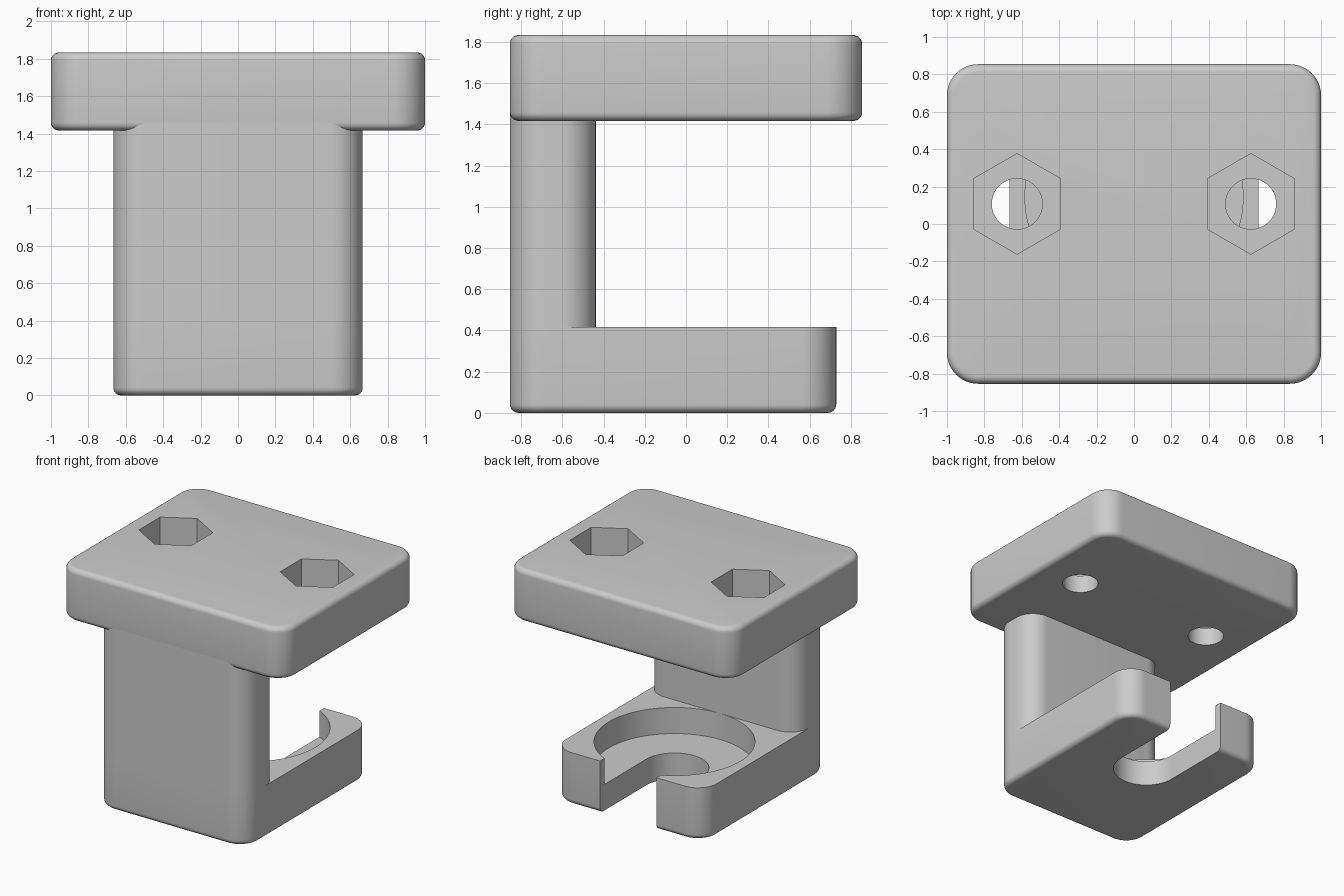
import bpy, bmesh, math

if "Cube" in bpy.data.objects:
    bpy.data.objects.remove(bpy.data.objects["Cube"])

U = 1 / 24                      # base module: one unit of the design grid
R, F = 4 * U, 1 * U             # corner radius, edge fillet
FRONT = -20.5 * U

grey = bpy.data.materials.new("plain grey")
grey.diffuse_color = (0.6, 0.6, 0.6, 1)
grey.use_nodes = True
grey.node_tree.nodes["Principled BSDF"].inputs["Base Color"].default_value = grey.diffuse_color


def add_object(name, bm):
    bmesh.ops.recalc_face_normals(bm, faces=bm.faces)
    mesh = bpy.data.meshes.new(name)
    bm.to_mesh(mesh)
    bm.free()
    mesh.materials.append(grey)
    ob = bpy.data.objects.new(name, mesh)
    bpy.context.collection.objects.link(ob)
    return ob


def loft(name, rings):
    """Skin a stack of equal-length point rings and cap both ends."""
    bm = bmesh.new()
    loops = [[bm.verts.new(p) for p in ring] for ring in rings]
    n = len(loops[0])
    for a, b in zip(loops, loops[1:]):
        for i in range(n):
            j = (i + 1) % n
            bm.faces.new((a[i], a[j], b[j], b[i]))
    bm.faces.new(loops[0][::-1])
    bm.faces.new(loops[-1])
    return add_object(name, bm)


def rounded_ring(hx, y0, y1, inset, z, seg=12):
    """Rounded rectangle, pulled inwards by inset."""
    r, pts = R - inset, []
    corners = [(hx - R, y1 - R), (R - hx, y1 - R), (R - hx, y0 + R), (hx - R, y0 + R)]
    for k, (cx, cy) in enumerate(corners):
        for i in range(seg + 1):
            a = math.pi / 2 * (k + i / seg)
            pts.append((cx + r * math.cos(a), cy + r * math.sin(a), z))
    return pts


def block(name, hx, y0, y1, z0, z1, fillet_bottom=False, fillet_top=False, seg=6):
    steps = [math.pi / 2 * i / seg for i in range(seg + 1)]
    levels = [(F * (1 - math.sin(a)), z0 + F * (1 - math.cos(a))) for a in steps] \
        if fillet_bottom else [(0, z0)]
    levels += [(F * (1 - math.cos(a)), z1 - F * (1 - math.sin(a))) for a in steps] \
        if fillet_top else [(0, z1)]
    return loft(name, [rounded_ring(hx, y0, y1, d, z) for d, z in levels])


def prism(name, x, y, r, z0, z1, sides, turn=0):
    def ring(z):
        return [(x + r * math.cos(turn + 2 * math.pi * i / sides),
                 y + r * math.sin(turn + 2 * math.pi * i / sides), z) for i in range(sides)]
    return loft(name, [ring(z0), ring(z1)])


def boolean(ob, other, op):
    """Apply a boolean and discard the helper."""
    mod = ob.modifiers.new(op, 'BOOLEAN')
    mod.operation, mod.object, mod.solver = op, other, 'EXACT'
    bpy.context.view_layer.objects.active = ob
    bpy.ops.object.modifier_apply(modifier=mod.name)
    bpy.data.objects.remove(other)


# Mounting plate with two bolt holes and hexagonal nut pockets
plate = block("mounting_plate", 24 * U, FRONT, -FRONT, 34 * U, 44 * U, True, True)
for side in (-1, 1):
    x, y = side * 15 * U, 2.58 * U
    boolean(plate, prism("bolt_cutter", x, y, 3.25 * U, 1.3, 2, 48), 'DIFFERENCE')
    boolean(plate, prism("nut_cutter", x, y, 6.45 * U, 37.5 * U, 2, 6, math.pi / 2), 'DIFFERENCE')

# Lower hook: round seat with a narrower open slot running out of the back
hook = block("hook", 16 * U, FRONT, 17.5 * U, 0, 10 * U, True)
CY = 3.5 * U
boolean(hook, prism("seat_cutter", 0, CY, 13.995 * U, 5 * U, 1, 96), 'DIFFERENCE')
arc = [math.pi + math.pi * i / 32 for i in range(33)]
slot = [(6 * U * math.cos(a), CY + 6 * U * math.sin(a)) for a in arc] + [(6 * U, 1), (-6 * U, 1)]
boolean(hook, loft("slot_cutter", [[(x, y, z) for x, y in slot] for z in (-1, 1)]), 'DIFFERENCE')

# Post joining the hook to the plate
post = block("post", 16 * U, FRONT, FRONT + 10 * U, 10 * U, 35 * U)
boolean(hook, post, 'UNION')
hook.name = "post_and_hook"

for ob in (plate, hook):
    bpy.ops.object.select_all(action='DESELECT')
    ob.select_set(True)
    bpy.context.view_layer.objects.active = ob
    bpy.ops.object.shade_smooth_by_angle(angle=math.radians(30))
